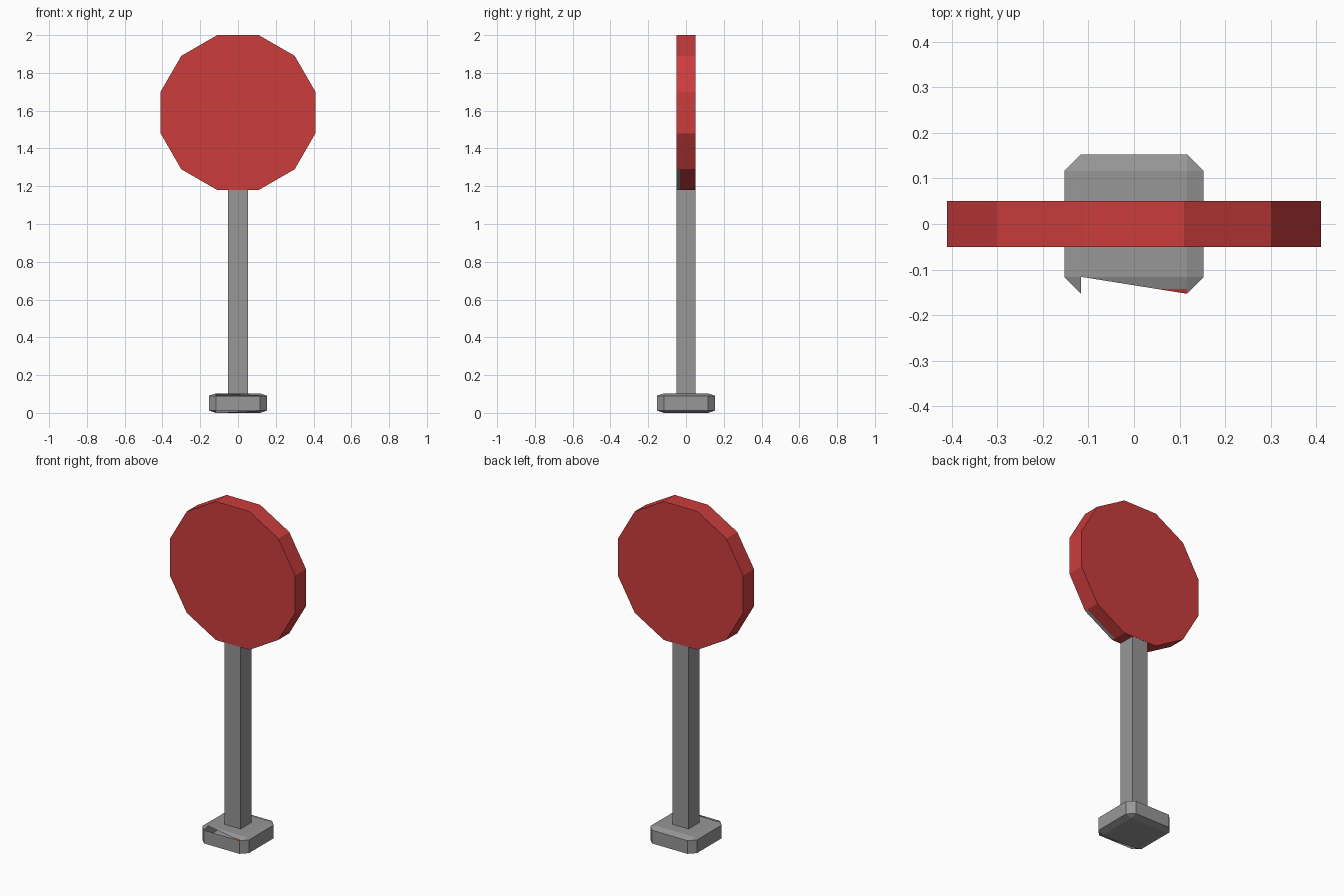
import bpy, bmesh, math
from mathutils import Vector

if "Cube" in bpy.data.objects:
    bpy.data.objects.remove(bpy.data.objects["Cube"])


def material(name, rgb):
    m = bpy.data.materials.new(name)
    m.diffuse_color = (*rgb, 1)
    m.use_nodes = True
    m.node_tree.nodes["Principled BSDF"].inputs["Base Color"].default_value = m.diffuse_color
    return m


GREY = material("metal grey", (0.31, 0.31, 0.31))
RED = material("sign red", (0.60, 0.046, 0.046))


def finish(name, bm, mats):
    bmesh.ops.recalc_face_normals(bm, faces=bm.faces)
    me = bpy.data.meshes.new(name)
    bm.to_mesh(me)
    bm.free()
    for m in mats:
        me.materials.append(m)
    ob = bpy.data.objects.new(name, me)
    bpy.context.collection.objects.link(ob)
    return ob


def box(bm, sx, sy, sz, z):
    bmesh.ops.create_cube(bm, size=1)
    for v in bm.verts:
        v.co = Vector((v.co.x * sx, v.co.y * sy, v.co.z * sz + z))


# Base: chamfered slab, front chamfers half open on the left
bm = bmesh.new()
box(bm, 0.306, 0.306, 0.306, 0)
bmesh.ops.bevel(bm, geom=bm.edges[:], offset=0.037, segments=1,
                affect='EDGES', offset_type='OFFSET')
for v in bm.verts:
    v.co.z = (v.co.z + 0.153) / 0.306 * 0.103
bm.normal_update()
chamfers = [f for f in bm.faces if len(f.verts) == 4 and f.normal.y < -0.2
            and abs(f.normal.x) < 0.1 and abs(f.normal.z) > 0.2]
for f in chamfers:
    top = f.normal.z > 0
    inner = sorted(sorted(f.verts, key=lambda v: -v.co.y)[:2], key=lambda v: v.co.x)
    outer = max(sorted(f.verts, key=lambda v: v.co.y)[:2], key=lambda v: v.co.x)
    a, b, c = inner[0], inner[1], outer
    bmesh.ops.delete(bm, geom=[f], context='FACES_ONLY')
    if top:
        # small red tip on the remaining triangle
        p = bm.verts.new(a.co.lerp(c.co, 0.71))
        q = bm.verts.new(b.co.lerp(c.co, 0.71))
        bm.faces.new((a, p, q, b))
        bm.faces.new((p, c, q)).material_index = 1
    else:
        bm.faces.new((a, b, c))
finish("base", bm, [GREY, RED])

# Post
bm = bmesh.new()
box(bm, 0.104, 0.10, 1.09, 0.10 + 0.545)
finish("post", bm, [GREY])

# Sign disc: twelve-sided, flat side up
bm = bmesh.new()
R, N = 0.41 / math.cos(math.pi / 12), 12
ring = [bm.verts.new((R * math.cos((i + 0.5) * math.tau / N), -0.051,
                      1.59 + R * math.sin((i + 0.5) * math.tau / N))) for i in range(N)]
face = bm.faces.new(ring)
ext = bmesh.ops.extrude_face_region(bm, geom=[face])
for v in ext["geom"]:
    if isinstance(v, bmesh.types.BMVert):
        v.co.y = 0.051
bmesh.ops.recalc_face_normals(bm, faces=bm.faces)
bm.normal_update()
# grey strip on the lower right rim facet
d = Vector((0.5, 0, -math.sqrt(3) / 2))
rim = next(f for f in bm.faces if f.normal.dot(d) > 0.99)
bmesh.ops.bisect_plane(bm, geom=[rim] + rim.edges[:] + rim.verts[:],
                       plane_co=(0, -0.031, 0), plane_no=(0, 1, 0))
bm.normal_update()
for f in bm.faces:
    if f.normal.dot(d) > 0.99 and f.calc_center_median().y < -0.031:
        f.material_index = 1
finish("sign_disc", bm, [RED, GREY])
